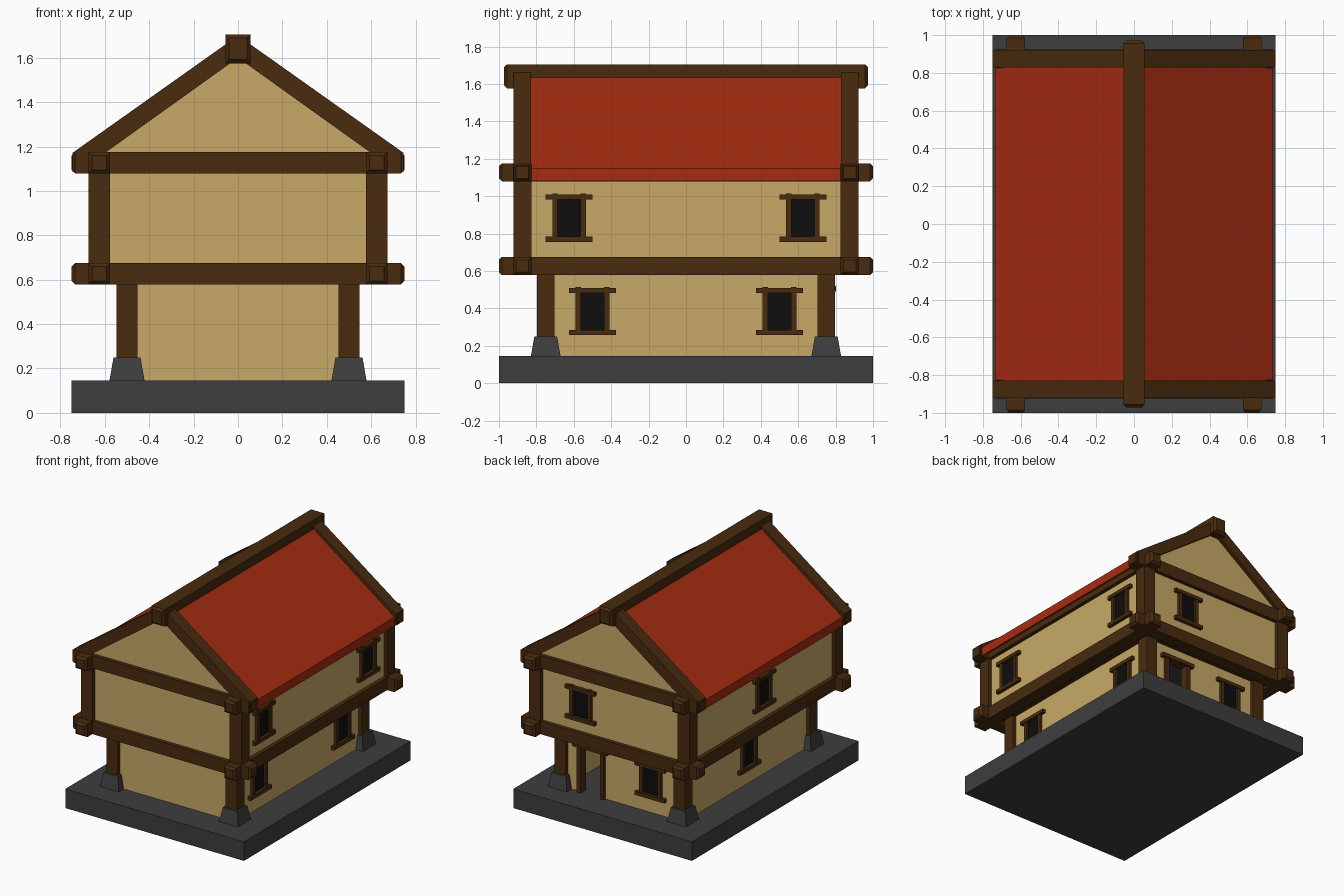
import bpy, bmesh, math
from mathutils import Matrix, Vector

if "Cube" in bpy.data.objects:
    bpy.data.objects.remove(bpy.data.objects["Cube"])


def material(name, rgb):
    m = bpy.data.materials.new(name)
    m.diffuse_color = (*rgb, 1)
    m.use_nodes = True
    m.node_tree.nodes["Principled BSDF"].inputs["Base Color"].default_value = m.diffuse_color
    return m


WOOD = material("dark wood", (0.065, 0.024, 0.0045))
PLASTER = material("tan plaster", (0.58, 0.40, 0.138))
ROOF = material("red roof", (0.376, 0.025, 0.005))
STONE = material("dark stone", (0.048, 0.048, 0.048))
GLASS = material("black glass", (0.004, 0.004, 0.004))


def finish(name, bm, mat, matrix=Matrix()):
    bmesh.ops.recalc_face_normals(bm, faces=bm.faces)
    me = bpy.data.meshes.new(name)
    bm.to_mesh(me)
    bm.free()
    me.materials.append(mat)
    ob = bpy.data.objects.new(name, me)
    ob.matrix_world = matrix
    bpy.context.collection.objects.link(ob)
    return ob


def boxes(name, ranges, mat, matrix=Matrix()):
    """One object from boxes given as (x0, x1, y0, y1, z0, z1)."""
    bm = bmesh.new()
    for x0, x1, y0, y1, z0, z1 in ranges:
        c = Vector((x0 + x1, y0 + y1, z0 + z1)) / 2
        s = Matrix.Diagonal((x1 - x0, y1 - y0, z1 - z0, 1))
        bmesh.ops.create_cube(bm, size=1, matrix=Matrix.Translation(c) @ s)
    return finish(name, bm, mat, matrix)


def prism(name, pts, y0, y1, mat):
    """An x/z outline extruded along y."""
    bm = bmesh.new()
    f = bm.faces.new([bm.verts.new((x, y0, z)) for x, z in pts])
    ext = bmesh.ops.extrude_face_region(bm, geom=[f])
    vs = [v for v in ext["geom"] if isinstance(v, bmesh.types.BMVert)]
    bmesh.ops.translate(bm, verts=vs, vec=(0, y1 - y0, 0))
    return finish(name, bm, mat)


def beam(name, loc, half, w, h, along_y, ch=0.016):
    """A horizontal timber with chamfered ends."""
    bm = bmesh.new()
    bmesh.ops.create_cube(bm, size=1, matrix=Matrix.Diagonal((2 * (half - ch), w, h, 1)))
    ends = [f for f in bm.faces if abs(f.normal.x) > 0.9]
    for f in bmesh.ops.extrude_discrete_faces(bm, faces=ends)["faces"]:
        for v in f.verts:
            v.co.x += math.copysign(ch, v.co.x)
            v.co.y -= math.copysign(ch, v.co.y)
            v.co.z -= math.copysign(ch, v.co.z)
    turn = Matrix.Rotation(math.pi / 2 if along_y else 0, 4, 'Z')
    return finish(name, bm, WOOD, Matrix.Translation(loc) @ turn)


def window(name, x, y, z, angle):
    """Window with its local +x pointing out of the wall."""
    m = Matrix.Translation((x, y, z)) @ Matrix.Rotation(math.radians(angle), 4, 'Z')
    boxes(name + "_frame", [
        (-0.01, 0.02, -0.09, -0.062, -0.11, 0.13),
        (-0.01, 0.02, 0.062, 0.09, -0.11, 0.13),
        (-0.01, 0.026, -0.125, 0.125, 0.098, 0.125),
        (-0.01, 0.026, -0.125, 0.125, -0.128, -0.1)], WOOD, m)
    boxes(name + "_pane", [(-0.004, 0.004, -0.065, 0.065, -0.102, 0.1)], GLASS, m)


# Stone base
boxes("base_slab", [(-0.75, 0.75, -1, 1, 0, 0.145)], STONE)

# Corner posts and tapered stone feet
for sx in (-1, 1):
    for sy in (-1, 1):
        bm = bmesh.new()
        bmesh.ops.create_cube(bm, size=1, matrix=Matrix.Diagonal((0.16, 0.16, 0.11, 1)))
        for v in bm.verts:
            if v.co.z > 0:
                v.co.x *= 0.76
                v.co.y *= 0.76
        finish("post_foot", bm, STONE, Matrix.Translation((sx * 0.5, sy * 0.75, 0.195)))
        x, y = sx * 0.5, sy * 0.75
        boxes("lower_post", [(x - .048, x + .048, y - .047, y + .047, 0.24, 0.6)], WOOD)
        x, y = sx * 0.625, sy * 0.875
        boxes("upper_post", [(x - .049, x + .049, y - .048, y + .048, 0.65, 1.1)], WOOD)

# Lower walls, with a doorway left open in the back
boxes("lower_walls", [
    (-0.52, -0.48, -0.75, 0.75, 0.14, 0.62),
    (0.48, 0.52, -0.75, 0.75, 0.14, 0.62),
    (-0.5, 0.5, -0.77, -0.73, 0.14, 0.62),
    (-0.5, 0.165, 0.73, 0.77, 0.14, 0.62),
    (0.335, 0.5, 0.73, 0.77, 0.14, 0.62),
    (0.165, 0.335, 0.73, 0.77, 0.5, 0.62)], PLASTER)

# Upper walls
boxes("upper_walls", [
    (-0.645, -0.605, -0.875, 0.875, 0.63, 1.13),
    (0.605, 0.645, -0.875, 0.875, 0.63, 1.13),
    (-0.625, 0.625, -0.895, -0.855, 0.63, 1.13),
    (-0.625, 0.625, 0.855, 0.895, 0.63, 1.13)], PLASTER)

# Floor between the storeys and the ceiling under it
boxes("upper_floor", [(-0.6, 0.6, -0.85, 0.85, 0.6, 0.65)], WOOD)
boxes("room_ceiling", [(-0.48, 0.48, -0.73, 0.73, 0.59, 0.599)], STONE)

# Crossing timber rings at floor and eaves
for level, z in (("floor", 0.627), ("eaves", 1.127)):
    for s in (-1, 1):
        beam(level + "_cross_beam", (0, s * 0.875, z), 0.75, 0.098, 0.097, False)
        beam(level + "_side_beam", (s * 0.625, 0, z), 1.0, 0.098, 0.097, True)

# Gables and rafters at both ends
for s in (-1, 1):
    y = s * 0.875
    prism("gable_wall", [(-0.66, 1.13), (0.66, 1.13), (0, 1.64)], y - 0.02, y + 0.02, PLASTER)
    prism("rafters", [(-0.745, 1.085), (-0.745, 1.172), (0, 1.70), (0.745, 1.172),
                      (0.745, 1.085), (0.72, 1.085), (0, 1.60), (-0.72, 1.085)],
          y - 0.047, y + 0.047, WOOD)

# Roof slopes and ridge
for s in (-1, 1):
    prism("roof_slope", [(s * 0.735, 1.08), (s * 0.735, 1.148), (0, 1.675), (0, 1.605)],
          -0.84, 0.84, ROOF)
beam("ridge_beam", (0, 0, 1.64), 0.972, 0.112, 0.13, True)

# Windows
for s in (-1, 1):
    window("right_upper_window", 0.645, s * 0.625, 0.883, 0)
    window("right_lower_window", 0.52, s * 0.5, 0.385, 0)
window("left_upper_window", -0.645, 0, 0.883, 180)
window("left_lower_window", -0.52, 0, 0.385, 180)
window("back_upper_window", 0.25, 0.895, 0.883, 90)
window("back_lower_window", -0.25, 0.77, 0.385, 90)

# Door frame
boxes("door_frame", [
    (0.135, 0.168, 0.725, 0.794, 0.14, 0.52),
    (0.332, 0.365, 0.725, 0.794, 0.14, 0.52),
    (0.105, 0.395, 0.725, 0.802, 0.49, 0.52)], WOOD)
